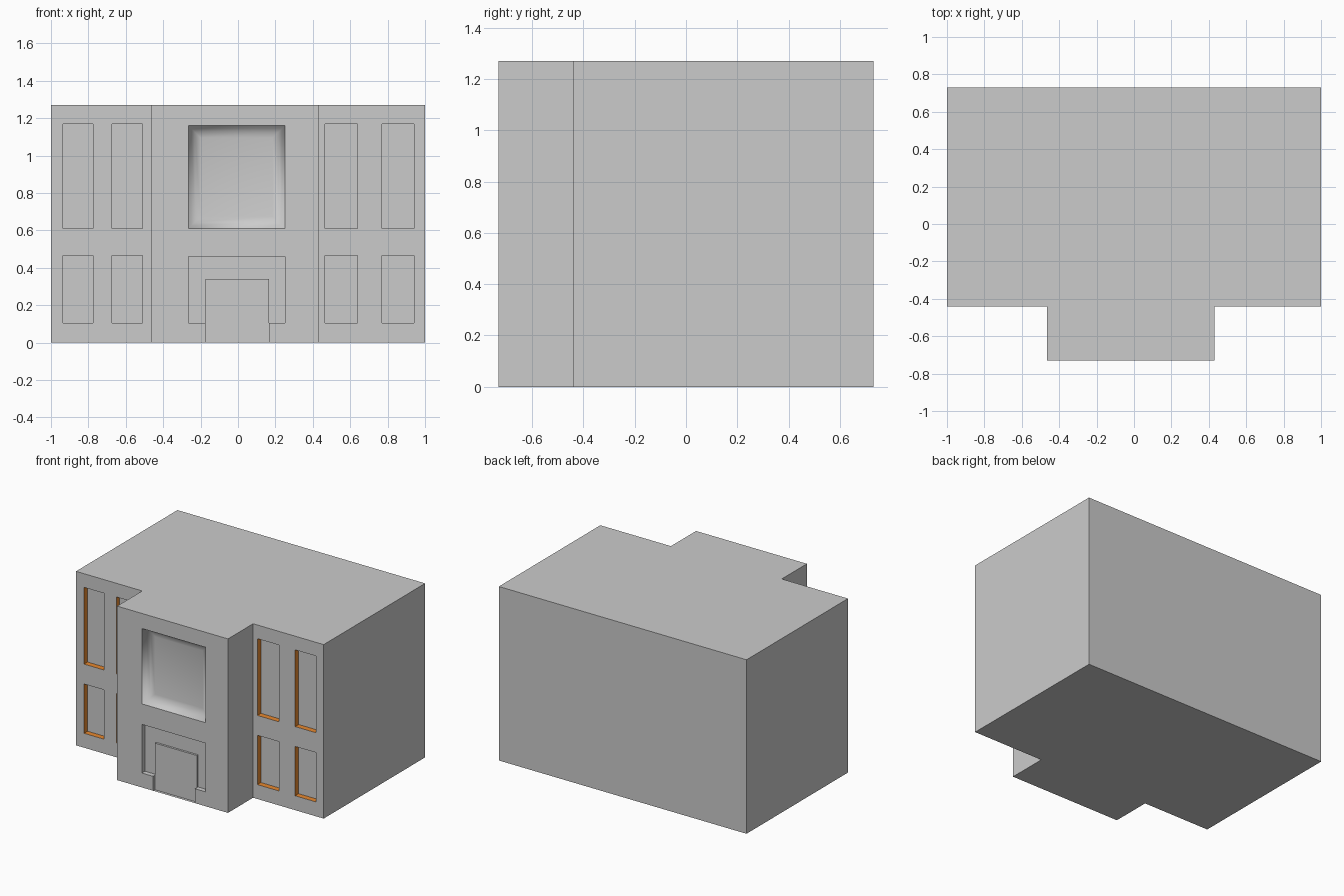
import bpy
import bmesh

if "Cube" in bpy.data.objects:
    bpy.data.objects.remove(bpy.data.objects["Cube"])

W, TOP = 1.0, 1.27
BACK, WING, BAY = 0.73, -0.44, -0.73      # y of back wall, wing fronts, bay front
BAY_L, BAY_R = -0.465, 0.43

orange = bpy.data.materials.new("orange_reveal")
orange.diffuse_color = (0.8, 0.25, 0.03, 1)
orange.use_nodes = True
orange.node_tree.nodes["Principled BSDF"].inputs["Base Color"].default_value = orange.diffuse_color


def make(name, faces, mat=None):
    """Mesh object from a list of faces, each a list of points; shared corners are welded."""
    bm = bmesh.new()
    for f in faces:
        bm.faces.new([bm.verts.new(p) for p in f])
    bmesh.ops.remove_doubles(bm, verts=bm.verts, dist=1e-5)
    me = bpy.data.meshes.new(name)
    bm.to_mesh(me)
    bm.free()
    ob = bpy.data.objects.new(name, me)
    bpy.context.collection.objects.link(ob)
    if mat:
        me.materials.append(mat)
    return ob


def rect(x0, x1, z0, z1):
    return [(x0, z0), (x1, z0), (x1, z1), (x0, z1)]


def front(outline, y):
    return [(x, y, z) for x, z in outline]


def band(a, ya, b, yb):
    """Ring of quads between two matching outlines at two depths, facing the opening."""
    n = len(a)
    return [[(*a[i][:1], ya, a[i][1]), (a[(i + 1) % n][0], ya, a[(i + 1) % n][1]),
             (b[(i + 1) % n][0], yb, b[(i + 1) % n][1]), (b[i][0], yb, b[i][1])]
            for i in range(n)]


def wall(xs, zs, y, holes):
    """Front wall as a grid of quads, leaving out the hole cells."""
    return [front(rect(xs[i], xs[i + 1], zs[j], zs[j + 1]), y)
            for i in range(len(xs) - 1) for j in range(len(zs) - 1)
            if (i, j) not in holes]


# Building shell: three pierced front walls plus plain sides, roof and base
left_x = [-W, -0.935, -0.775, -0.675, -0.51, BAY_L]
right_x = [BAY_R, 0.465, 0.64, 0.77, 0.94, W]
wing_z = [0, 0.105, 0.465, 0.61, 1.17, TOP]
wing_holes = {(i, j) for i in (1, 3) for j in (1, 3)}
bay_x = [BAY_L, -0.265, -0.175, 0.165, 0.25, BAY_R]
bay_z = [0, 0.105, 0.34, 0.46, 0.61, 1.16, TOP]
bay_holes = {(i, j) for i in (1, 2, 3) for j in (1, 2, 4)} | {(2, 0)}

shell = (wall(left_x, wing_z, WING, wing_holes)
         + wall(right_x, wing_z, WING, wing_holes)
         + wall(bay_x, bay_z, BAY, bay_holes))
plan = [(-W, WING), (BAY_L, WING), (BAY_L, BAY), (BAY_R, BAY),
        (BAY_R, WING), (W, WING), (W, BACK), (-W, BACK)]
for i in (1, 3, 5, 6, 7):
    (ax, ay), (bx, by) = plan[i], plan[(i + 1) % 8]
    shell.append([(ax, ay, 0), (bx, by, 0), (bx, by, TOP), (ax, ay, TOP)])
shell.append([(x, y, TOP) for x, y in plan])
shell.append([(x, y, 0) for x, y in reversed(plan)])
make("building_shell", shell)

# Wing windows: orange reveals with a grey pane behind
for side, xs in (("left", left_x), ("right", right_x)):
    for i, j in sorted(wing_holes):
        r = rect(xs[i], xs[i + 1], wing_z[j], wing_z[j + 1])
        tag = f"{side}_{'outer' if (i == 1) == (side == 'left') else 'inner'}_{'lower' if j == 1 else 'upper'}"
        make("window_reveal_" + tag, band(r, WING, r, WING + 0.04), orange)
        make("window_pane_" + tag, [front(r, WING + 0.04)])

# Large dished recess in the bay: rounded walls sinking to a flat back
steps = [(0, 0), (0.015, 0.03), (0.035, 0.052), (0.065, 0.06)]
rings = [(rect(-0.265 + s, 0.25 - s, 0.61 + s, 1.16 - s), BAY + d) for s, d in steps]
dish = [front(*rings[-1])]
for (a, ya), (b, yb) in zip(rings, rings[1:]):
    dish += band(a, ya, b, yb)
recess = make("bay_window_recess", dish)
for p in recess.data.polygons:
    p.use_smooth = True

# Door surround: shallow T-shaped recess running down to the ground
depth = 0.035
surround = [(-0.175, 0), (0.165, 0), (0.165, 0.105), (0.25, 0.105),
            (0.25, 0.46), (-0.265, 0.46), (-0.265, 0.105), (-0.175, 0.105)]
make("door_surround", band(surround, BAY, surround, BAY + depth)
     + [front(surround, BAY + depth)])

# Door slab standing slightly proud of the surround
bpy.ops.mesh.primitive_cube_add(size=1, location=(-0.005, BAY + 0.03, 0.17))
door = bpy.context.object
door.name = "door"
door.scale = (0.34, 0.02, 0.34)
